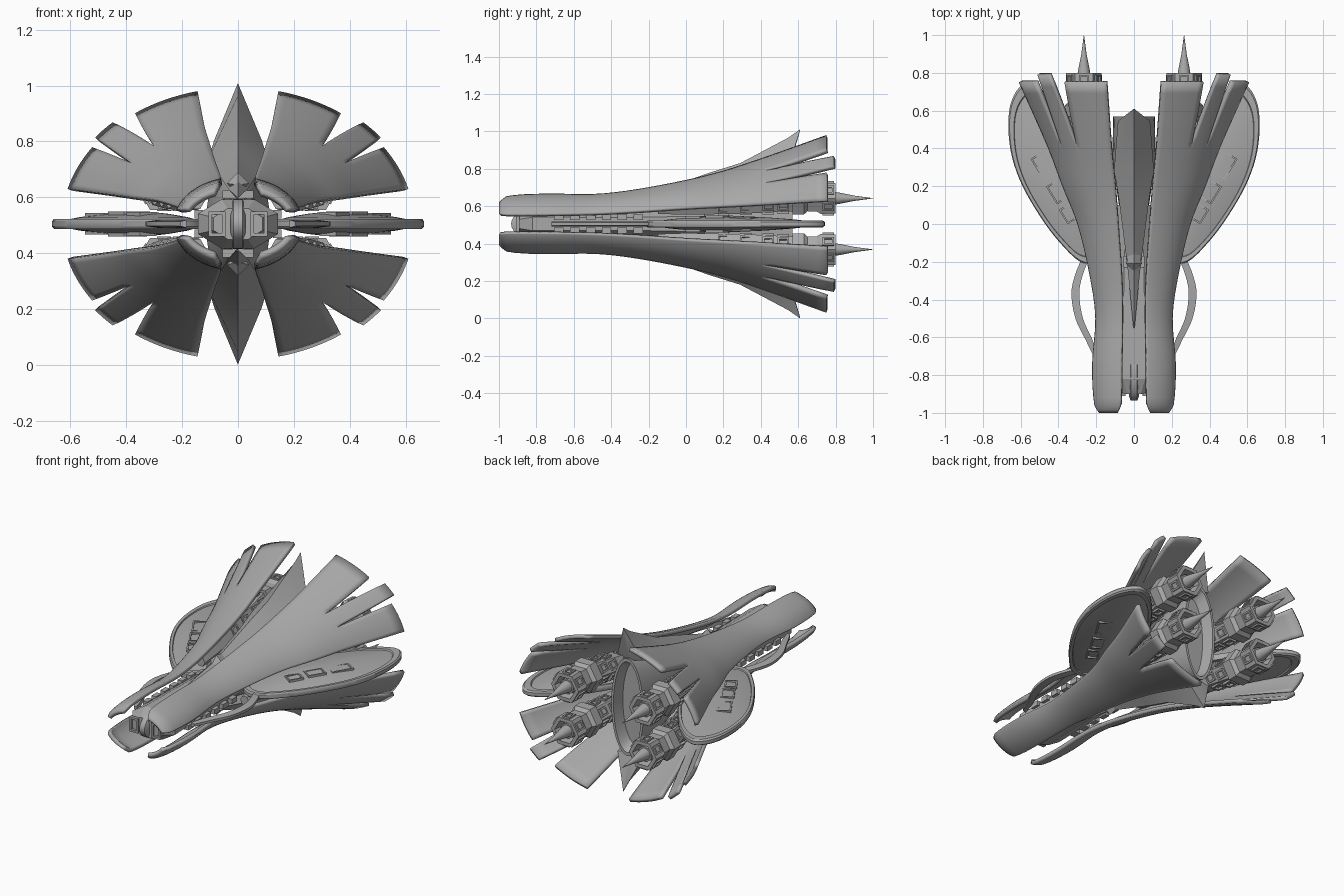
import bpy, bmesh, math
from mathutils import Vector, Matrix

if "Cube" in bpy.data.objects:
    bpy.data.objects.remove(bpy.data.objects["Cube"])

CZ = 0.505  # height of the ship's symmetry plane; parts are modelled around it
mat = bpy.data.materials.new("hull grey")
mat.diffuse_color = (0.40, 0.40, 0.40, 1)
mat.use_nodes = True
mat.node_tree.nodes["Principled BSDF"].inputs["Base Color"].default_value = mat.diffuse_color


def finish(name, bm, mirror="", angle=30, solid=0, recalc=True):
    """Turn a bmesh into an object mirrored across the given planes."""
    if recalc:
        bmesh.ops.recalc_face_normals(bm, faces=bm.faces)
    me = bpy.data.meshes.new(name)
    bm.to_mesh(me)
    bm.free()
    me.materials.append(mat)
    ob = bpy.data.objects.new(name, me)
    bpy.context.collection.objects.link(ob)
    ob.location.z = CZ
    bpy.ops.object.select_all(action='DESELECT')
    bpy.context.view_layer.objects.active = ob
    ob.select_set(True)
    bpy.ops.object.shade_smooth_by_angle(angle=math.radians(angle))
    if solid:
        m = ob.modifiers.new("thickness", 'SOLIDIFY')
        m.thickness, m.offset = solid, -1
    if mirror:
        m = ob.modifiers.new("mirror", 'MIRROR')
        m.use_axis = ["X" in mirror, "Y" in mirror, "Z" in mirror]
        m.use_mirror_merge = False
    return ob


def loft(bm, rings, closed=False):
    """Skin a list of equal-length point rings, with end caps unless closed."""
    vs = [[bm.verts.new(p) for p in r] for r in rings]
    n = len(vs[0])
    pairs = list(zip(vs, vs[1:])) + ([(vs[-1], vs[0])] if closed else [])
    for a, b in pairs:
        for i in range(n):
            j = (i + 1) % n
            bm.faces.new((a[i], a[j], b[j], b[i]))
    if not closed:
        bm.faces.new(vs[0])
        bm.faces.new(vs[-1])


def oval(y, rx, rz, n, cx=0, cz=0, turn=0.0):
    return [(cx + rx * math.cos(2 * math.pi * (i + turn) / n), y,
             cz + rz * math.sin(2 * math.pi * (i + turn) / n)) for i in range(n)]


def box(bm, c, s, rot=Matrix()):
    m = Matrix.Translation(c) @ rot.to_4x4() @ Matrix.Diagonal((*s, 1))
    bmesh.ops.create_cube(bm, size=1, matrix=m)


def frame(bm, c, w, h, t, rot, bar=0.01):
    """Rectangular window frame of four bars."""
    for sx, sy, lw, lh in ((0, 1, w, bar), (0, -1, w, bar), (1, 0, bar, h), (-1, 0, bar, h)):
        off = rot @ Vector((sx * (w - bar) / 2, sy * (h - bar) / 2, 0))
        box(bm, Vector(c) + off, (lw, lh, t), rot)


def spline(tab, y):
    """Catmull-Rom style lookup in a table whose first column is y."""
    k = max(i for i in range(len(tab) - 1) if tab[i][0] <= y + 1e-9 or i == 0)
    a, b = tab[k], tab[k + 1]
    p, q = tab[max(k - 1, 0)], tab[min(k + 2, len(tab) - 1)]
    h = b[0] - a[0]
    t = (y - a[0]) / h
    out = []
    for c in range(1, len(a)):
        m0 = (b[c] - p[c]) / (b[0] - p[0]) * h
        m1 = (q[c] - a[c]) / (q[0] - a[0]) * h
        out.append((2*t**3 - 3*t*t + 1) * a[c] + (t**3 - 2*t*t + t) * m0
                   + (3*t*t - 2*t**3) * b[c] + (t**3 - t*t) * m1)
    return out


# Four flared shells, each split into three fingers at the rear
# columns: y, inner x, outer x, top z, bottom z
SHELL = [(-1, .085, .185, .115, .055), (-.96, .07, .21, .148, .05), (-.75, .066, .222, .162, .05),
         (-.5, .062, .205, .16, .055), (-.3, .065, .23, .18, .065), (0, .085, .30, .235, .085),
         (.2, .10, .38, .285, .095), (.4, .12, .455, .35, .105), (.75, .145, .61, .475, .125),
         (.8, .152, .632, .493, .128)]


def shell_point(y, f):
    xi, xo, zt, zb = spline(SHELL, y)
    det = xi*xi*zb*zb - xo*xo*zt*zt
    rx = ((zb*zb - zt*zt) / det) ** -0.5
    rz = ((xi*xi - xo*xo) / det) ** -0.5
    a0, a1 = math.acos(xi / rx), math.asin(zb / rz)
    a = a0 + (a1 - a0) * f
    return (rx * math.cos(a), y, rz * math.sin(a))


bm = bmesh.new()
for f0, f1, g0, g1, tip in ((0, .423, 0, .06, .75), (.423, .657, .06, .03, .79), (.657, 1, .03, 0, .75)):
    ys = [-1, -.985, -.96] + [-.92 + .06 * i for i in range(22)] + [.4 + (tip - .4) * i / 6 for i in range(7)]
    grid = []
    for y in ys:
        k = max(0, (y - .4) / .35)
        lo, hi = f0 + g0 * k, f1 - g1 * k
        grid.append([bm.verts.new(shell_point(y, lo + (hi - lo) * i / 8)) for i in range(9)])
    for a, b in zip(grid, grid[1:]):
        for i in range(8):
            bm.faces.new((a[i], b[i], b[i + 1], a[i + 1]))
bmesh.ops.remove_doubles(bm, verts=bm.verts, dist=1e-4)
bm.normal_update()
if sum(f.normal.z for f in bm.faces) < 0:
    bmesh.ops.reverse_faces(bm, faces=bm.faces)
finish("flared_shell", bm, "XZ", 35, solid=.022, recalc=False)

# Ridged spike panels above and below: y, half width, ridge, edge, underside
bm = bmesh.new()
loft(bm, [[(0, y, r), (w, y, e), (0, y, u), (-w, y, e)] for y, w, r, e, u in (
    (-.55, .003, .10, .095, .085), (-.22, .035, .155, .125, .10), (.13, .08, .275, .195, .15),
    (.29, .105, .325, .235, .20), (.545, .085, .46, .30, .28), (.61, .001, .505, .50, .498))])
finish("ridged_spike_panel", bm, "Z", 20)

# Small diamond ornaments on the panels
bm = bmesh.new()
loft(bm, [oval(-.25, .005, .005, 4, 0, .14), oval(-.21, .04, .04, 4, 0, .145), oval(-.16, .03, .03, 4, 0, .145)])
box(bm, (0, -.2, .105), (.11, .06, .03))
finish("diamond_mount", bm, "Z", 10)

# Octagonal core with nose ring, crossbar and side blocks
bm = bmesh.new()
loft(bm, [oval(y, rx, rz, 8, turn=.5) for y, rx, rz in (
    (-.9, .095, .06), (-.82, .155, .095), (-.3, .14, .09), (.1, .11, .11))])
finish("core_body", bm, angle=15)
bm = bmesh.new()
for s in (1, -1):
    rot = Matrix.Rotation(math.pi / 2, 3, 'X')
    frame(bm, (s * .075, -.9, 0), .06, .09, .02, rot, .012)
box(bm, (0, -.885, 0), (.15, .03, .06))
finish("nose_windows", bm, angle=10)
bm = bmesh.new()
prof = [(-.027, .85), (-.017, 1), (.017, 1), (.027, .85)]
loft(bm, [[(x, -.78 + .155 * s * math.cos(2 * math.pi * i / 32), .09 * s * math.sin(2 * math.pi * i / 32))
           for i in range(32)] for x, s in prof])
finish("nose_ring", bm, angle=35)
bm = bmesh.new()
for i in range(6):
    box(bm, (.14, -.68 + .085 * i, .035), (.03, .05, .03))
finish("side_blocks", bm, "XZ", 10)

# Tall lens-shaped tail hull between the spikes
bm = bmesh.new()
loft(bm, [oval(y, rx, rz, 32) for y, rx, rz in (
    (-.2, .05, .10), (.1, .08, .16), (.35, .115, .24), (.57, .11, .30), (.57, .095, .28), (.5, .08, .25))])
finish("tail_hull", bm, angle=35)

# Side discs: thick in the middle, raised rim
OUT = [(.285, -.2), (.40, -.09), (.497, .04), (.59, .2), (.645, .35), (.665, .5), (.655, .63), (.61, .72),
       (.55, .74), (.45, .68), (.33, .55), (.2, .35), (.12, .1), (.12, -.1), (.19, -.2)]
n = len(OUT)
edge = []
for i in range(n):
    p = [Vector(OUT[(i + k) % n]) for k in (-1, 0, 1, 2)]
    for t in (0, .25, .5, .75):
        edge.append(.5 * (2 * p[1] + (p[2] - p[0]) * t + (2 * p[0] - 5 * p[1] + 4 * p[2] - p[3]) * t * t
                          + (3 * p[1] - p[0] - 3 * p[2] + p[3]) * t ** 3))
mid = Vector((.34, .2))
half = ((.04, .045), (.4, .036), (.7, .024), (.9, .011), (.91, .018), (.98, .018), (1, .01))
bm = bmesh.new()
loft(bm, [[(*(mid + (e - mid) * s), z) for e in edge] for s, z in
          list(half) + [(s, -z) for s, z in reversed(half)]])
finish("side_disc", bm, "X", 30)
bm = bmesh.new()
for x, y, z, w, h in ((.48, .31, .031, .08, .13), (.405, .17, .038, .075, .11), (.345, .055, .036, .07, .09)):
    frame(bm, (x, y, z), w, h, .014, Matrix.Rotation(-.55, 3, 'Z'), .009)
finish("disc_windows", bm, "XZ", 10)

# Curved handle bars ahead of the discs
HANDLE = [(-.72, .195, .01), (-.62, .235, .018), (-.5, .29, .02), (-.36, .31, .021), (-.25, .285, .02), (-.15, .24, .02)]
bm = bmesh.new()
rings = []
for i in range(25):
    y = -.72 + .57 * i / 24
    x, w = spline(HANDLE, y)
    rings.append([(x - w, y, -.014), (x + w, y, -.008), (x + w, y, .008), (x - w, y, .014)])
loft(bm, rings)
finish("handle_bar", bm, "X", 35)

# Four hexagonal engines with collars, open nozzles and rear needles
def axis(y):
    t = min(1, max(0, (y + .15) / .7))
    return .15 + .115 * t, .08 + .057 * t


bm = bmesh.new()
loft(bm, [oval(y, r, r, 6, *axis(y)) for y, r in (
    (-.15, .03), (0, .05), (.3, .072), (.57, .08), (.57, .1), (.63, .1), (.65, .08), (.70, .082),
    (.72, .096), (.80, .094), (.80, .07), (.74, .06))])
finish("engine", bm, "XZ", 15)
bm = bmesh.new()
for y in (.2, .32, .44, .52, .76):
    cx, cz = axis(y)
    r = (.05 + .066 * y if y < .6 else .096) * .88
    for k in range(6):
        a = math.pi / 3 * (k + .5)
        rot = Matrix.Rotation(math.pi / 2 - a, 3, 'Y')
        c = Vector((cx + r * math.cos(a), y, cz + r * math.sin(a)))
        frame(bm, c, .05, .06, .014, rot)
finish("engine_windows", bm, "XZ", 10)
bm = bmesh.new()
loft(bm, [oval(y, r, r, 16, .265, .137) for y, r in ((.73, .05), (.78, .045), (.78, .036), (.82, .03), (.9, .014), (1, .0008))])
finish("engine_needle", bm, "XZ", 40)
